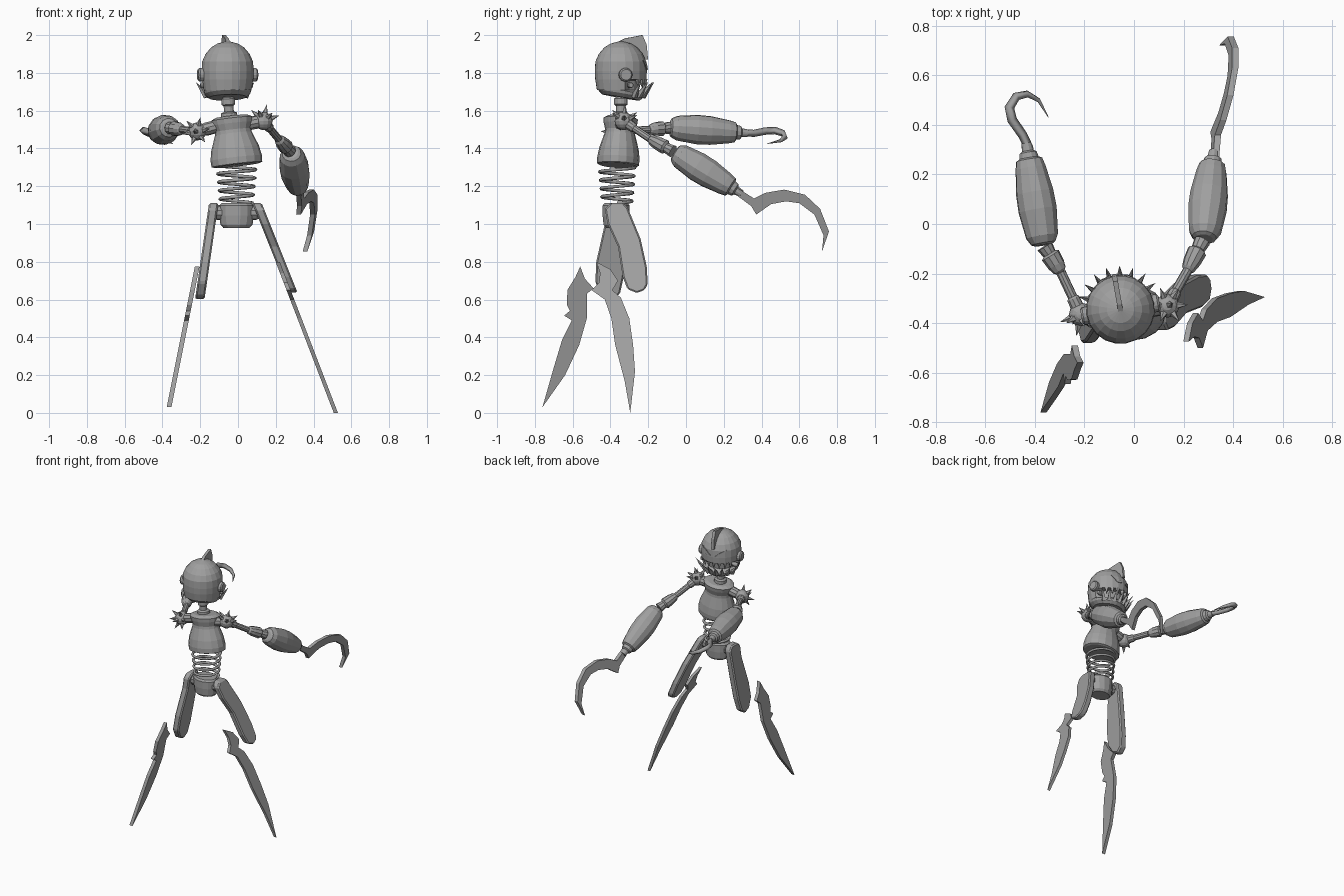
import bpy, bmesh
from math import sin, cos, pi, radians
from mathutils import Vector as V, Matrix

cube = bpy.data.objects.get("Cube")
if cube:
    bpy.data.objects.remove(cube)

metal = bpy.data.materials.new("grey_metal")
metal.use_nodes = True
GREY = (0.35, 0.35, 0.35, 1)
metal.diffuse_color = GREY
metal.node_tree.nodes["Principled BSDF"].inputs["Base Color"].default_value = GREY


def make(name, bm):
    bmesh.ops.recalc_face_normals(bm, faces=bm.faces)
    me = bpy.data.meshes.new(name)
    bm.to_mesh(me)
    bm.free()
    me.materials.append(metal)
    ob = bpy.data.objects.new(name, me)
    bpy.context.collection.objects.link(ob)
    return ob


def frame(p0, axis):
    """Matrix placing local z along an axis, starting at p0."""
    return Matrix.Translation(p0) @ V((0, 0, 1)).rotation_difference(V(axis)).to_matrix().to_4x4()


def lathe_bm(profile, seg=14, flat=1.0):
    """Closed solid of rings (height, radius)."""
    bm = bmesh.new()
    rings = [[bm.verts.new((r * cos(2 * pi * i / seg), r * flat * sin(2 * pi * i / seg), z))
              for i in range(seg)] for z, r in profile]
    for a, b in zip(rings, rings[1:]):
        for i in range(seg):
            j = (i + 1) % seg
            bm.faces.new((a[i], a[j], b[j], b[i]))
    bm.faces.new(rings[0])
    bm.faces.new(rings[-1])
    return bm


def lathe(name, p0, p1, profile, seg=14, flat=1.0):
    """Turned part from p0 to p1; profile heights are fractions of the length."""
    p0, p1 = V(p0), V(p1)
    d = p1 - p0
    bm = lathe_bm([(t * d.length, r) for t, r in profile], seg, flat)
    bm.transform(frame(p0, d))
    return make(name, bm)


def ball(name, centre, r):
    bm = bmesh.new()
    bmesh.ops.create_uvsphere(bm, u_segments=12, v_segments=8, radius=r)
    bm.transform(Matrix.Translation(centre))
    return make(name, bm)


def spikes(name, items, mat=Matrix.Identity(4), sides=5):
    """Group of cones: (base, direction, length, radius)."""
    bm = bmesh.new()
    for base, d, length, r in items:
        bmesh.ops.create_cone(bm, cap_ends=True, segments=sides, radius1=r, radius2=0, depth=length,
                              matrix=mat @ frame(base, d) @ Matrix.Translation((0, 0, length / 2)))
    return make(name, bm)


def plate(name, outline, x_of, thick, bevel=0):
    """Side outline (y, z) laid on a slanted plane x_of(y, z) and thickened."""
    bm = bmesh.new()
    a, b = ([bm.verts.new((x_of(y, z) + s * thick / 2, y, z)) for y, z in outline] for s in (-1, 1))
    bm.faces.new(a)
    bm.faces.new(b)
    n = len(outline)
    for i in range(n):
        bm.faces.new((a[i], a[(i + 1) % n], b[(i + 1) % n], b[i]))
    ob = make(name, bm)
    if bevel:
        mod = ob.modifiers.new("bevel", "BEVEL")
        mod.width, mod.segments = bevel, 1
    return ob


def wire(name, points, depth, res):
    """Round bar through (point, thickness factor) pairs."""
    cu = bpy.data.curves.new(name, "CURVE")
    cu.dimensions = "3D"
    cu.bevel_depth, cu.bevel_resolution, cu.use_fill_caps = depth, res, True
    sp = cu.splines.new("POLY")
    sp.points.add(len(points) - 1)
    for q, (p, f) in zip(sp.points, points):
        q.co, q.radius = (*p, 1), f
    cu.materials.append(metal)
    ob = bpy.data.objects.new(name, cu)
    bpy.context.collection.objects.link(ob)
    bpy.ops.object.select_all(action="DESELECT")
    ob.select_set(True)
    bpy.context.view_layer.objects.active = ob
    bpy.ops.object.convert(target="MESH")


# Head: turned skull with a slanted base and a mouth groove at the front (+y)
HEAD = Matrix.Translation((-0.055, -0.345, 0)) @ Matrix.Rotation(radians(10), 4, "Z")
skull = [(1.67, .1), (1.69, .122), (1.705, .126), (1.71, .128), (1.76, .136), (1.766, .137),
         (1.81, .139), (1.86, .136), (1.9, .118), (1.935, .088), (1.955, .055), (1.967, .01)]


def skull_r(z):
    for (z0, r0), (z1, r1) in zip(skull, skull[1:]):
        if z <= z1:
            return r0 + (r1 - r0) * (z - z0) / (z1 - z0)
    return 0


def on_skull(angle, z, lift=0.0):
    r = skull_r(z) + lift
    return V((r * sin(angle), r * cos(angle), z))


bm = lathe_bm(skull, 20)
for v in bm.verts:
    if v.co.y > .02 and 1.7075 < v.co.z < 1.763:
        v.co.x *= .75
        v.co.y *= .75
    if v.co.z < 1.7075:
        v.co.z -= .17 * v.co.y
bm.transform(HEAD)
make("skull", bm)

angles = [radians(-63 + 18 * i) for i in range(8)]
spikes("lower_teeth", [((.115 * sin(a), .115 * cos(a), 1.675), (sin(a), cos(a), 1.25), .1, .019)
                       for a in angles], HEAD, 4)
spikes("upper_teeth", [((.127 * sin(a), .127 * cos(a), 1.768), (0, 0, -1), .05, .016)
                       for a in angles[:-1]], HEAD @ Matrix.Rotation(radians(-9), 4, "Z"), 4)

# Slanted eye plates
for side, name in ((-1, "right_eye"), (1, "left_eye")):
    bm = bmesh.new()
    eye = [(.12, 1.82), (.38, 1.815), (.72, 1.865), (.4, 1.85)]
    lo, hi = ([bm.verts.new(on_skull(side * a, z, h)) for a, z in eye] for h in (-.004, .005))
    bm.faces.new(lo)
    bm.faces.new(hi)
    for i in range(4):
        bm.faces.new((lo[i], lo[i - 1], hi[i - 1], hi[i]))
    bm.transform(HEAD)
    make(name, bm)

# Forehead crest
crest = plate("crest", [(-.04, 1.95), (.02, 1.982), (.115, 2.0), (.137, 1.95), (.145, 1.87), (.1, 1.87)],
              lambda y, z: 0, .02)
crest.data.transform(HEAD)

# Ears and jaw pins
for s, side in ((-1, "right"), (1, "left")):
    for part, y, z, r, x0, x1 in (("ear", 0, 1.79, .036, .12, .16), ("jaw_pin", .03, 1.735, .015, .1, .14)):
        lathe(side + "_" + part, HEAD @ V((s * x0, y, z)), HEAD @ V((s * x1, y, z)),
              [(0, r), (.8, r), (1, r * .8)])

# Neck, torso, spring waist, pelvis
lathe("neck", (-.045, -.345, 1.55), (-.055, -.345, 1.7),
      [(0, .045), (.25, .042), (.3, .026), (.5, .026), (.55, .036), (.75, .036), (.8, .028), (1, .028)])
lathe("torso", (-.005, -.36, 1.31), (-.035, -.345, 1.57),
      [(0, .12), (.02, .135), (.15, .137), (.35, .127), (.65, .098), (.72, .096), (.85, .108),
       (.95, .112), (1, .085)], 16, .82)
TURNS, STEPS = 4.5, 90
coil = []
for i in range(STEPS + 1):
    t = i / STEPS
    a, r = 2 * pi * TURNS * t, .085 + .018 * t
    coil.append((V((-.008 + r * cos(a), -.365 + r * .92 * sin(a), 1.11 + .2 * t)), 1))
wire("waist_spring", coil, .009, 1)
lathe("pelvis", (-.008, -.37, .98), (-.008, -.37, 1.11),
      [(0, .07), (.12, .085), (.5, .092), (.9, .092), (1, .08)], 14, .8)
for s, side in ((-1, "right"), (1, "left")):
    lathe(side + "_hip", (-.008 + s * .06, -.37, 1.06), (-.008 + s * .13, -.37, 1.06),
          [(0, .04), (.6, .04), (1, .025)], 10)

# Thighs: rounded slabs
plate("left_thigh", [(-.43, 1.08), (-.4, 1.11), (-.33, 1.11), (-.31, 1.09), (-.24, .92), (-.207, .77), (-.203, .68),
                     (-.22, .65), (-.26, .635), (-.31, .655), (-.335, .72), (-.36, .88), (-.415, 1.0)],
      lambda y, z: .105 + (1.1 - z) * .4, .05, .008)
plate("right_thigh", [(-.43, 1.08), (-.4, 1.11), (-.33, 1.11), (-.305, 1.08), (-.315, .9), (-.33, .72), (-.35, .63),
                      (-.39, .6), (-.44, .62), (-.48, .69), (-.475, .8), (-.43, 1.0)],
      lambda y, z: -.13 - (1.1 - z) * .145, .05, .008)

# Shins: notched blades
plate("left_shin", [(-.475, .8), (-.455, .74), (-.46, .69), (-.5, .65), (-.43, .6), (-.395, .5), (-.375, .36),
                    (-.325, .17), (-.295, 0), (-.27, .22), (-.28, .36), (-.3, .5), (-.345, .61), (-.39, .65),
                    (-.36, .7), (-.4, .76)],
      lambda y, z: .21 + (.8 - z) * .385, .022)
plate("right_shin", [(-.56, .775), (-.535, .71), (-.49, .66), (-.525, .63), (-.525, .5), (-.565, .36), (-.64, .2),
                     (-.76, .03), (-.7, .24), (-.655, .39), (-.605, .49), (-.645, .515), (-.615, .54),
                     (-.63, .57), (-.628, .65), (-.585, .72)],
      lambda y, z: -.215 - (.78 - z) * .2, .025)

# Arms: shoulder ball, rod, elbow piece, barrel forearm
FOREARM = [(0, .035), (.02, .05), (.1, .066), (.4, .079), (.6, .077), (.88, .062), (.97, .054),
           (.99, .04), (1.05, .036), (1.07, .024), (1.16, .02)]
ELBOW = [(0, .018), (.08, .028), (.3, .036), (.65, .04), (.72, .028), (1, .034)]
ARMS = {
    "right": ((-.1, -.355, 1.52), (-.215, -.365, 1.49), (-.295, -.195, 1.5), (-.36, -.09, 1.508),
              (-.365, -.085, 1.51), (-.425, .27, 1.485), (-.2, -1, 0)),
    "left": ((.05, -.345, 1.53), (.135, -.33, 1.545), (.215, -.19, 1.45), (.275, -.07, 1.385),
             (.283, -.06, 1.378), (.317, .245, 1.19), (.2, .1, 1)),
}
for side, (chest, shoulder, rod_end, elbow, fore0, fore1, axis) in ARMS.items():
    lathe(side + "_collar", chest, shoulder, [(0, .035), (.6, .035), (1, .025)], 10)
    ball(side + "_shoulder", shoulder, .048)
    lathe(side + "_upper_rod", shoulder, rod_end, [(0, .03), (.38, .026), (.42, .02), (1, .02)], 10)
    lathe(side + "_elbow", rod_end, elbow, ELBOW, 10)
    lathe(side + "_forearm", fore0, fore1, FOREARM, 12)
    m = frame(shoulder, axis)
    fan = [V((0, 0, 1))] + [V((cos(k * pi / 3), sin(k * pi / 3), .6)).normalized() for k in range(6)]
    spikes(side + "_shoulder_spikes", [(d * .04, d, .05, .016) for d in fan], m)

# Right hand: tapering hook
hook = [(-.42, .28, 1.485), (-.425, .31, 1.482), (-.45, .36, 1.48), (-.492, .42, 1.492), (-.503, .47, 1.495),
        (-.475, .515, 1.48), (-.43, .525, 1.46), (-.385, .5, 1.44), (-.345, .43, 1.425)]
thick = [1, 1, 1.05, 1.1, 1.1, 1, .85, .6, .08]
wire("right_hook", [(V(p), f) for p, f in zip(hook, thick)], .018, 0)

# Left hand: broad sickle
plate("left_sickle", [(.25, 1.205), (.36, 1.135), (.42, 1.165), (.52, 1.182), (.63, 1.155), (.71, 1.08), (.757, .96),
                      (.72, .855), (.728, .94), (.68, 1.05), (.6, 1.11), (.53, 1.12), (.45, 1.105), (.372, 1.05),
                      (.345, 1.095), (.25, 1.165)],
      lambda y, z: .32 + .24 * (y - .37) + .25 * (z - 1.05), .025)
